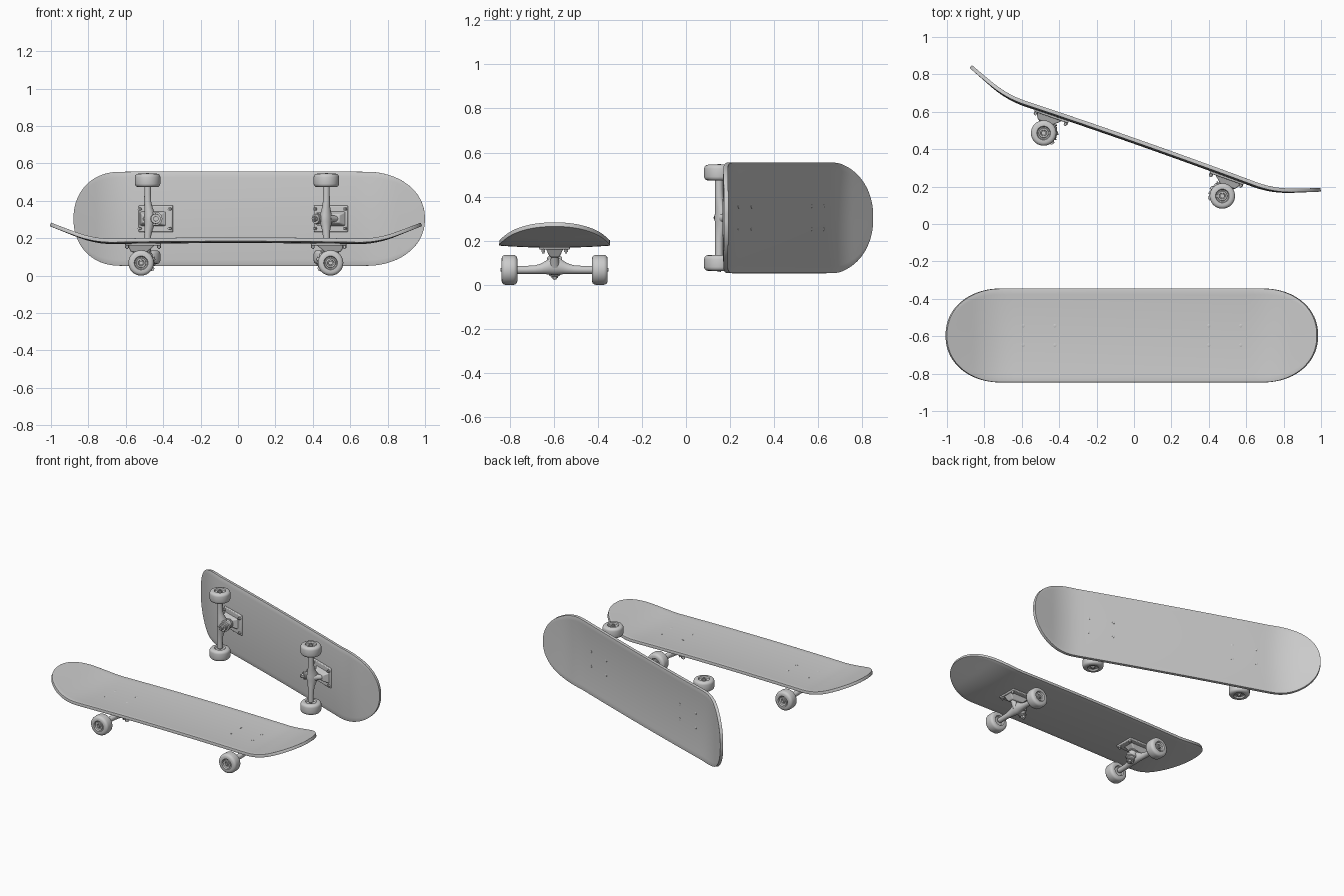
import bpy, bmesh, math
from mathutils import Matrix, Vector

if "Cube" in bpy.data.objects:
    bpy.data.objects.remove(bpy.data.objects["Cube"])

HALF_L, HALF_W, THICK = 0.988, 0.25, 0.02
AXLE_Z, AXLE_X = 0.068, 0.5065

def finish(name, bm, mat, angle=35):
    bmesh.ops.recalc_face_normals(bm, faces=bm.faces)
    me = bpy.data.meshes.new(name)
    bm.to_mesh(me)
    bm.free()
    ob = bpy.data.objects.new(name, me)
    bpy.context.collection.objects.link(ob)
    ob.matrix_world = mat
    bpy.ops.object.select_all(action='DESELECT')
    ob.select_set(True)
    bpy.context.view_layer.objects.active = ob
    bpy.ops.object.shade_smooth_by_angle(angle=math.radians(angle))
    return ob

def bevel(ob, width, segs=2):
    m = ob.modifiers.new("bevel", 'BEVEL')
    m.width, m.segments, m.limit_method = width, segs, 'ANGLE'
    m.angle_limit = math.radians(40)

def skin(bm, rings):
    """Bridge closed rings of points and cap both ends."""
    vs = [[bm.verts.new(p) for p in r] for r in rings]
    n = len(vs[0])
    for a, b in zip(vs, vs[1:]):
        for i in range(n):
            bm.faces.new((a[i], a[(i + 1) % n], b[(i + 1) % n], b[i]))
    bm.faces.new(vs[0])
    bm.faces.new(vs[-1])

def lathe(name, mat, profile, origin, direction, n=32):
    """Revolve (radius, distance) points around an axis."""
    q = Vector(direction).to_track_quat('Z', 'Y')
    bm = bmesh.new()
    skin(bm, [[Vector(origin) + q @ Vector((r * math.cos(2 * math.pi * i / n),
              r * math.sin(2 * math.pi * i / n), h)) for i in range(n)] for r, h in profile])
    return finish(name, bm, mat)

def rod(name, mat, r, a, b, n=24):
    d = Vector(b) - Vector(a)
    return lathe(name, mat, [(r, 0), (r, d.length)], a, d, n)

def tapered_box(name, mat, top, bottom, width):
    """Boxes given as (x0, x1, half y, z)."""
    bm = bmesh.new()
    skin(bm, [[(x0, -h, z), (x1, -h, z), (x1, h, z), (x0, h, z)] for x0, x1, h, z in (top, bottom)])
    bevel(finish(name, bm, mat), width)

def deck_z(x, v):
    d = max(0, abs(x) - 0.65)
    kick = d * d if d < 0.2 else 0.2 * (2 * d - 0.2)
    fade = max(0, 1 - d / 0.34)
    return 0.194 - 0.006 * min(1, (x / 0.65) ** 2) + kick + 0.010 * v * v * fade

def deck(mat):
    nose = 0.285
    ends = []
    for i in range(25):
        t = math.radians(86) * i / 24
        s = math.sin(t) / math.sin(math.radians(86))
        ends.append((HALF_L - nose + nose * s, HALF_W * math.cos(t) ** (2 / 2.15)))
    mid = [((HALF_L - nose) * i / 20, HALF_W) for i in range(-19, 20)]
    stations = [(-x, w) for x, w in reversed(ends)] + mid + ends
    bm = bmesh.new()
    rows = []
    for x, w in stations:
        vs = [j / 8 - 1 for j in range(17)]
        rows.append([bm.verts.new((x, w * v, deck_z(x, w * v / HALF_W))) for v in vs])
    for a, b in zip(rows, rows[1:]):
        for j in range(16):
            bm.faces.new((a[j], b[j], b[j + 1], a[j + 1]))
    ob = finish("deck", bm, mat)
    if ob.data.polygons[0].normal.z < 0:
        ob.data.flip_normals()
    m = ob.modifiers.new("solid", 'SOLIDIFY')
    m.thickness, m.offset = THICK, -1
    bevel(ob, 0.004)

def wheel(mat, side):
    # rounded tyre with recessed hub, inner face to outer face
    prof = [(0.012, 0.012), (0.03, 0.010), (0.036, 0.0), (0.050, 0.0), (0.060, 0.003), (0.066, 0.010),
            (0.068, 0.018), (0.068, 0.054), (0.066, 0.062), (0.060, 0.069), (0.050, 0.072),
            (0.037, 0.072), (0.033, 0.062), (0.027, 0.060), (0.025, 0.064), (0.017, 0.064), (0.015, 0.058)]
    lathe("wheel", mat, prof, (0, side * 0.169, AXLE_Z), (0, side, 0), 40)
    rod("axle_nut", mat, 0.013, (0, side * 0.222, AXLE_Z), (0, side * 0.238, AXLE_Z), 6)

def truck(mat):
    # baseplate and the tapered block below it
    tapered_box("baseplate", mat, (-0.088, 0.108, 0.072, 0.176), (-0.084, 0.104, 0.069, 0.160), 0.004)
    tapered_box("baseplate_block", mat, (-0.078, 0.075, 0.040, 0.165), (-0.052, 0.032, 0.022, 0.125), 0.006)
    # hanger: elliptical sections along the axle
    half = [(0.169, 0, 0.068, 0.018, 0.018), (0.13, 0, 0.068, 0.018, 0.018), (0.09, 0, 0.069, 0.019, 0.019),
            (0.06, 0.003, 0.073, 0.022, 0.024), (0.035, 0.006, 0.080, 0.027, 0.032), (0.015, 0.008, 0.086, 0.031, 0.040)]
    sections = [(-y, *s) for y, *s in half] + [(0, 0.008, 0.087, 0.032, 0.042)] + half[::-1]
    bm = bmesh.new()
    skin(bm, [[(u + a * math.cos(k * math.pi / 12), y, z + b * math.sin(k * math.pi / 12))
               for k in range(24)] for y, u, z, a, b in sections])
    finish("hanger", bm, mat, 50)
    rod("axle", mat, 0.008, (0, -0.245, AXLE_Z), (0, 0.245, AXLE_Z), 16)
    lathe("pivot_arm", mat, [(0.024, 0), (0.018, 0.03), (0.013, 0.06)], (-0.005, 0, 0.09), (-0.5, 0, 0.75))
    # kingpin, leaning inwards, with bushings, ring, washer and nut
    tip, root = Vector((0.062, 0, 0.026)), Vector((0.010, 0, 0.150))
    axis = root - tip
    lathe("kingpin", mat, [(0.008, 0), (0.008, axis.length)], tip, axis, 16)
    rod("kingpin_nut", mat, 0.015, tip + axis * 0.05, tip + axis * 0.17, 6)
    lathe("bushings", mat, [(0.026, 0.022), (0.026, 0.027), (0.022, 0.028), (0.027, 0.034), (0.027, 0.046),
                            (0.037, 0.048), (0.037, 0.066), (0.030, 0.068), (0.032, 0.078), (0.032, 0.090),
                            (0.027, 0.096), (0.034, 0.098), (0.034, 0.104)], tip, axis)
    # mounting bolts through deck and plate
    for u in (-0.075, 0.095):
        for v in (-0.052, 0.052):
            top = deck_z(AXLE_X - u, v / HALF_W)
            lathe("bolt", mat, [(0.009, 0), (0.009, 0.002), (0.006, 0.003)], (u, v, top - 0.001), (0, 0, 1), 16)
            rod("bolt_nut", mat, 0.010, (u, v, 0.148), (u, v, 0.162), 6)
            rod("bolt_shank", mat, 0.005, (u, v, 0.142), (u, v, top), 12)
    for side in (-1, 1):
        wheel(mat, side)

def skateboard(mat):
    deck(mat)
    truck(mat @ Matrix.Translation((-AXLE_X, 0, 0)))
    truck(mat @ Matrix.Translation((AXLE_X, 0, 0)) @ Matrix.Rotation(math.pi, 4, 'Z'))

# one board on its wheels, one on its side behind it
skateboard(Matrix.Translation((-0.0115, -0.596, 0)))
skateboard(Matrix.Translation((-0.028, 0.254, 0.304))
           @ Matrix.Rotation(math.radians(-19.4), 4, 'Z') @ Matrix.Rotation(-math.pi / 2, 4, 'X'))
